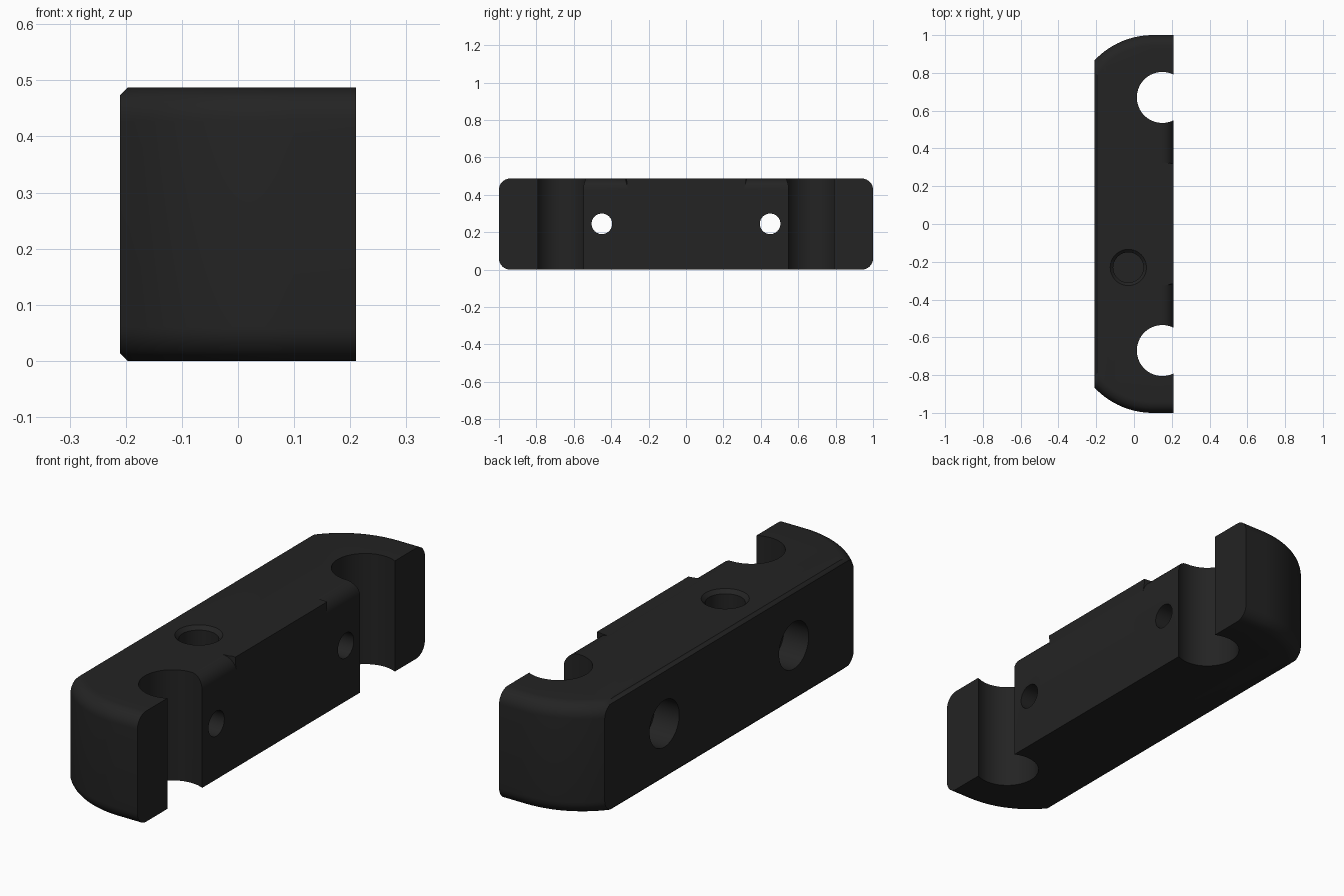
import bpy, bmesh, math
from mathutils import Matrix

if "Cube" in bpy.data.objects:
    bpy.data.objects.remove(bpy.data.objects["Cube"])

H, X0, X1 = 0.487, -0.21, 0.21
R, CX, FIL, CHAM = 0.4235, 0.10, 0.06, 0.013

black = bpy.data.materials.new("matte black")
black.diffuse_color = (0.017, 0.017, 0.017, 1)
black.use_nodes = True
black.node_tree.nodes["Principled BSDF"].inputs["Base Color"].default_value = black.diffuse_color


def make_object(name, bm):
    bmesh.ops.recalc_face_normals(bm, faces=bm.faces)
    mesh = bpy.data.meshes.new(name)
    bm.to_mesh(mesh)
    bm.free()
    mesh.materials.append(black)
    ob = bpy.data.objects.new(name, mesh)
    bpy.context.collection.objects.link(ob)
    return ob


def loft(name, rings):
    bm = bmesh.new()
    loops = [[bm.verts.new(p) for p in ring] for ring in rings]
    n = len(loops[0])
    for a, b in zip(loops, loops[1:]):
        for i in range(n):
            j = (i + 1) % n
            bm.faces.new((a[i], a[j], b[j], b[i]))
    bm.faces.new(loops[0])
    bm.faces.new(loops[-1])
    return make_object(name, bm)


def outline(z, inset):
    """Bar outline with arched ends, pulled in at the ends by inset."""
    x0 = X0 + max(0, CHAM - min(z, H - z))
    half = []
    for i in range(21):
        x = x0 + (CX - x0) * i / 20
        half.append((x, 1 - R + math.sqrt((R - inset) ** 2 - (x - CX) ** 2)))
    half.append((X1, 1 - inset))
    return [(x, y, z) for x, y in half] + [(x, -y, z) for x, y in reversed(half)]


def cylinder(name, start, axis, r1, r2, depth, seg=48):
    bm = bmesh.new()
    bmesh.ops.create_cone(bm, cap_ends=True, segments=seg, radius1=r1, radius2=r2, depth=depth)
    bmesh.ops.translate(bm, verts=bm.verts, vec=(0, 0, depth / 2))
    if axis == "X":
        bmesh.ops.rotate(bm, verts=bm.verts, matrix=Matrix.Rotation(math.pi / 2, 3, "Y"))
    bmesh.ops.translate(bm, verts=bm.verts, vec=start)
    return make_object(name, bm)


# Main bar: rounded end edges, small chamfer along the flat outer face
layers = []
for i in range(9):
    a = math.pi / 2 * i / 8
    layers.append((FIL * (1 - math.cos(a)), FIL * (1 - math.sin(a))))
layers.append((CHAM, FIL - math.sqrt(FIL ** 2 - (FIL - CHAM) ** 2)))
layers.sort()
layers += [(H - z, d) for z, d in reversed(layers)]
bar = loft("clamp_bar", [outline(z, d) for z, d in layers])

cutters = []
for s in (-1, 1):
    # Round side notch
    cutters.append(cylinder("notch_cutter", (0.15, s * 0.67, -0.1), "Z", 0.135, 0.135, 0.8, 64))
    # Screw hole with counterbore on the outer face
    cutters.append(cylinder("screw_hole_cutter", (-0.4, s * 0.45, 0.245), "X", 0.055, 0.055, 0.8))
    cutters.append(cylinder("counterbore_cutter", (-0.4, s * 0.45, 0.245), "X", 0.103, 0.103, 0.31))
    # Rounded top edge between the notch and the middle
    prof = [(X1 - FIL + FIL * math.sin(a), H - FIL + FIL * math.cos(a))
            for a in (math.pi / 2 * i / 8 for i in range(9))]
    prof += [(X1 + 0.1, H - FIL), (X1 + 0.1, H + 0.1), (X1 - FIL, H + 0.1)]
    # the inner end slopes outward with height
    inner = [(x, s * (0.31 + 0.25 * max(0, min(z, H) - H + FIL)), z) for x, z in prof]
    cutters.append(loft("edge_cutter", [inner, [(x, s * 0.62, z) for x, z in prof]]))

# Blind hole in the top with a chamfered rim
cutters.append(cylinder("top_hole_cutter", (-0.03, -0.23, H - 0.2), "Z", 0.08, 0.08, 0.4))
cutters.append(cylinder("rim_cutter", (-0.03, -0.23, H - 0.016), "Z", 0.08, 0.112, 0.032))

bpy.context.view_layer.objects.active = bar
bar.select_set(True)
for c in cutters:
    c.hide_render = True
    mod = bar.modifiers.new(c.name, "BOOLEAN")
    mod.operation = "DIFFERENCE"
    mod.solver = "EXACT"
    mod.object = c
    bpy.ops.object.modifier_apply(modifier=mod.name)
for c in cutters:
    bpy.data.objects.remove(c)

bpy.ops.object.shade_smooth_by_angle(angle=math.radians(30))
